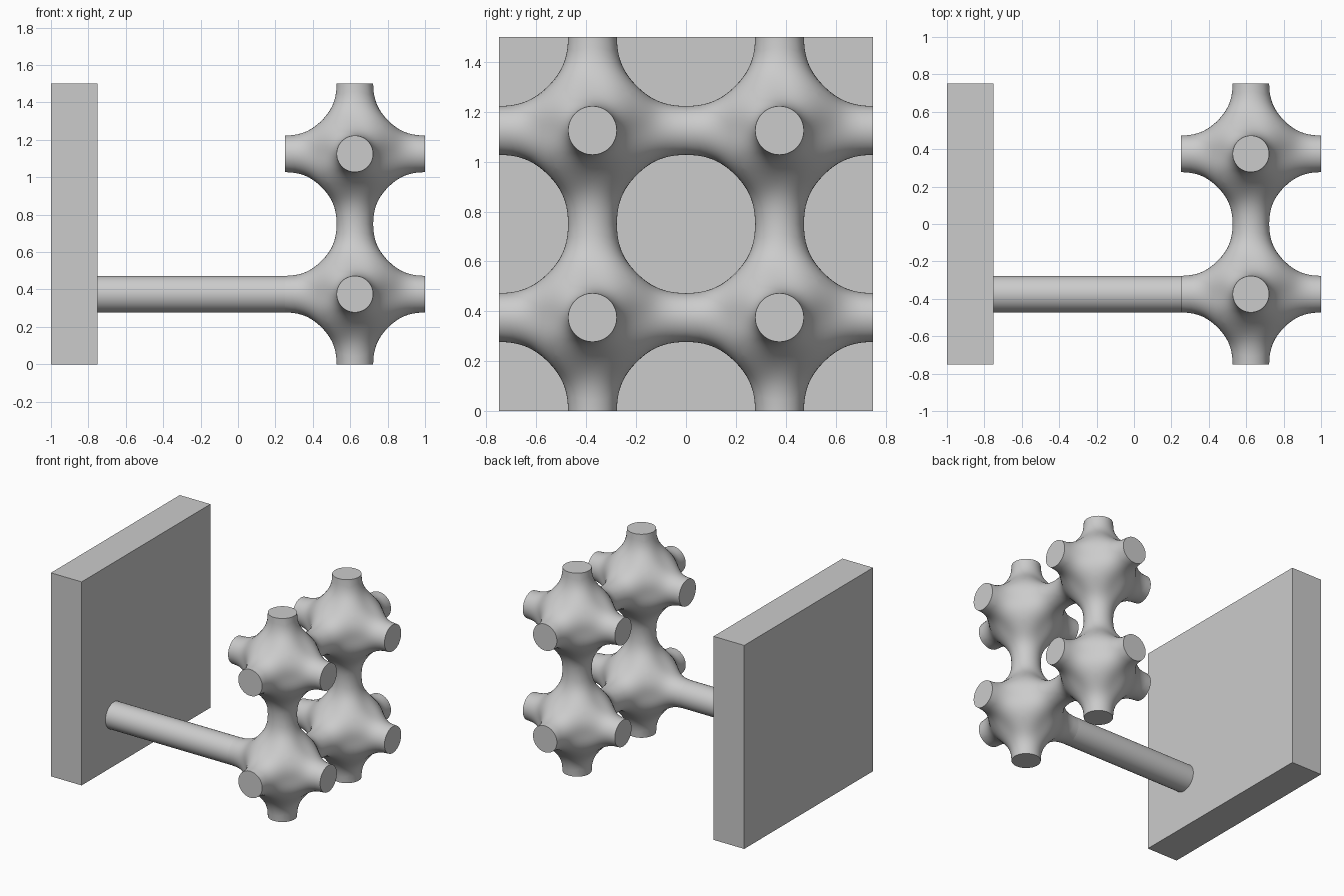
import bpy, bmesh
from math import sin, cos, pi, exp, hypot, radians
from mathutils import Vector

HALF = 0.375            # half of one lattice cell
NECK = 0.0975           # radius of every arm end
FILLET = HALF - NECK
SEGS, RINGS = 48, 18

cube = bpy.data.objects.get("Cube")
if cube:
    bpy.data.objects.remove(cube, do_unlink=True)

grey = bpy.data.materials.new("plain_grey")
grey.use_nodes = True
grey.diffuse_color = (0.6, 0.6, 0.6, 1)
grey.node_tree.nodes["Principled BSDF"].inputs["Base Color"].default_value = grey.diffuse_color


def inside(p):
    """Three crossing rods blended by round fillets."""
    total = 0
    for i in range(3):
        reach = HALF - hypot(p[i - 1], p[i - 2])
        if reach > 0:
            total += reach ** 2 * (1 - exp(-(p[i] / 0.08) ** 2))
    return total > FILLET ** 2


def surface_point(d):
    d = d.normalized()
    lo, hi = 0.2, 0.6
    for _ in range(22):
        mid = (lo + hi) / 2
        if inside(d * mid):
            lo = mid
        else:
            hi = mid
    return d * lo


def arm_rings():
    """Rings of points from the round arm end to the seam with the next arms."""
    rings = []
    for j in range(RINGS + 1):
        t = j / RINGS
        ring = []
        for k in range(SEGS):
            a = 2 * pi * k / SEGS
            c, s = cos(a), sin(a)
            side = 1 / max(abs(c), abs(s))
            r = NECK / HALF * (1 - t) + side * t
            p = surface_point(Vector((1, c * r, s * r)))
            if j == 0:
                p = Vector((HALF, c * NECK, s * NECK))
            ring.append(p)
        rings.append(ring)
    return rings


def finish(name, bm, smooth=False):
    bmesh.ops.remove_doubles(bm, verts=bm.verts, dist=0.0005)
    bmesh.ops.recalc_face_normals(bm, faces=bm.faces)
    mesh = bpy.data.meshes.new(name)
    bm.to_mesh(mesh)
    bm.free()
    mesh.materials.append(grey)
    obj = bpy.data.objects.new(name, mesh)
    bpy.context.collection.objects.link(obj)
    if smooth:
        bpy.ops.object.select_all(action='DESELECT')
        obj.select_set(True)
        bpy.context.view_layer.objects.active = obj
        bpy.ops.object.shade_smooth_by_angle(angle=radians(35))
    return obj


# Lattice of four six-armed joints, capped only at its open ends
rings = arm_rings()
bm = bmesh.new()
for y in (-HALF, HALF):
    for z in (HALF, 3 * HALF):
        centre = Vector((1 - HALF, y, z))
        for axis in range(3):
            for sign in (-1, 1):
                grid = []
                for ring in rings:
                    row = []
                    for p in ring:
                        q = Vector((0, 0, 0))
                        q[axis], q[axis - 2], q[axis - 1] = sign * p.x, p.y, p.z
                        row.append(bm.verts.new(centre + q))
                    grid.append(row)
                for a, b in zip(grid, grid[1:]):
                    for k in range(SEGS):
                        n = (k + 1) % SEGS
                        bm.faces.new((a[k], a[n], b[n], b[k]))
                joined = (axis == 1 and sign * y < 0) or (axis == 2 and (sign > 0) == (z == HALF))
                on_rod = axis == 0 and sign < 0 and y < 0 and z == HALF
                if not joined and not on_rod:
                    bm.faces.new(grid[0])
finish("lattice", bm, True)

# Rod from the plate to the lower front joint
bm = bmesh.new()
ends = []
for x in (-0.75, 1 - 2 * HALF):
    ends.append([bm.verts.new((x, NECK * cos(2 * pi * k / SEGS) - HALF,
                               NECK * sin(2 * pi * k / SEGS) + HALF)) for k in range(SEGS)])
for k in range(SEGS):
    n = (k + 1) % SEGS
    bm.faces.new((ends[0][k], ends[0][n], ends[1][n], ends[1][k]))
rod = finish("connecting_rod", bm, True)

# Flat backing plate
bm = bmesh.new()
bmesh.ops.create_cube(bm, size=1)
bmesh.ops.scale(bm, vec=(0.25, 1.5, 1.5), verts=bm.verts)
bmesh.ops.translate(bm, vec=(-0.875, 0, 0.75), verts=bm.verts)
finish("backing_plate", bm)
